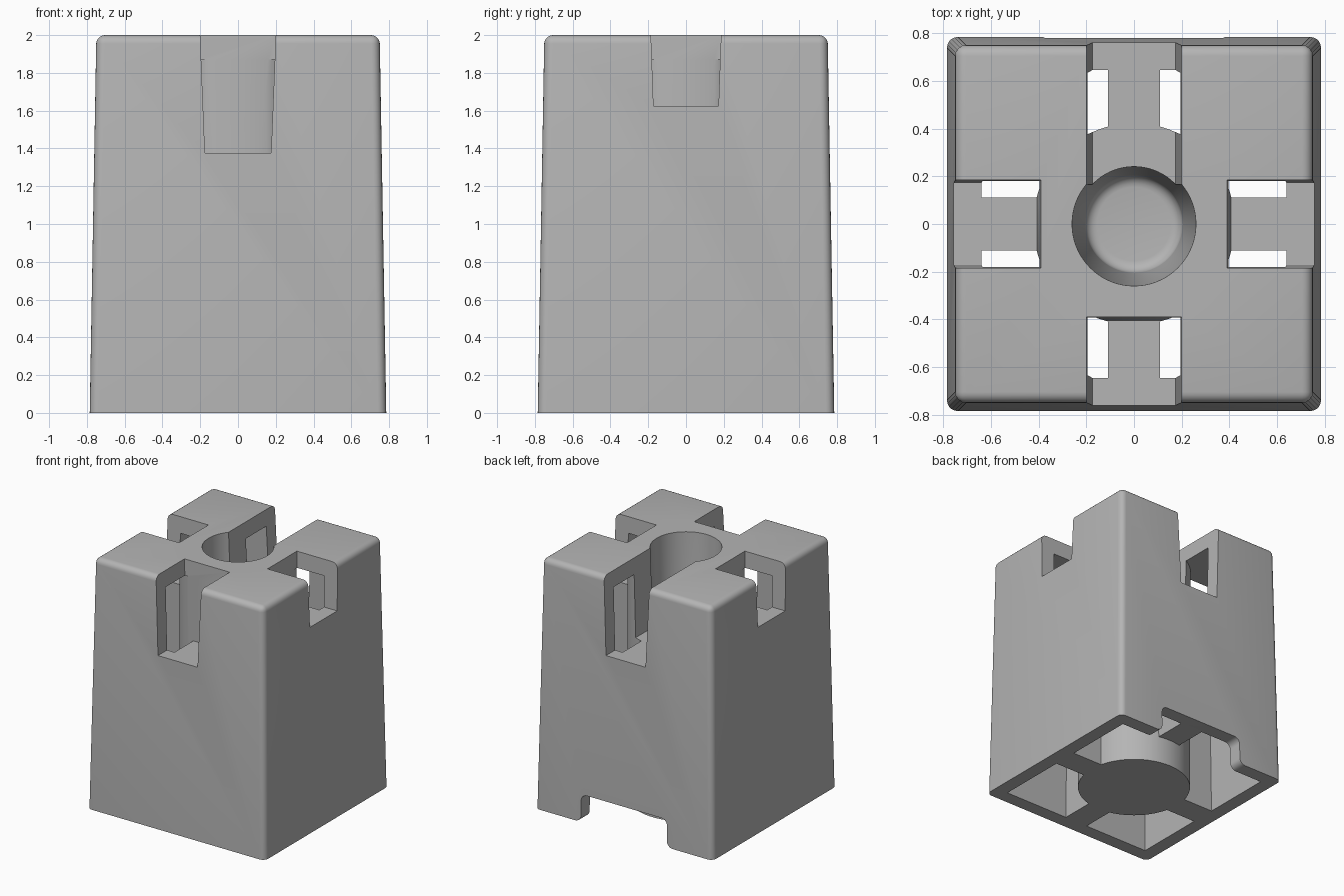
import bpy, bmesh
from math import cos, sin, pi
from mathutils import Matrix

cube = bpy.data.objects.get("Cube")
if cube:
    bpy.data.objects.remove(cube, do_unlink=True)

grey = bpy.data.materials.new("plain_grey")
grey.use_nodes = True
shade = (0.46, 0.46, 0.46, 1)
grey.diffuse_color = shade
grey.node_tree.nodes["Principled BSDF"].inputs["Base Color"].default_value = shade


def finish(name, bm):
    bmesh.ops.recalc_face_normals(bm, faces=bm.faces)
    mesh = bpy.data.meshes.new(name)
    bm.to_mesh(mesh)
    bm.free()
    mesh.materials.append(grey)
    obj = bpy.data.objects.new(name, mesh)
    bpy.context.collection.objects.link(obj)
    return obj


def loft(name, low, high, z0, z1, turn=0, bevel=0):
    """Drafted box: low and high are (x half width, y start, y end)."""
    bm = bmesh.new()
    rings = []
    for (w, a, b), z in ((low, z0), (high, z1)):
        rings.append([bm.verts.new(p) for p in ((-w, a, z), (w, a, z), (w, b, z), (-w, b, z))])
    bm.faces.new(rings[0])
    bm.faces.new(rings[1])
    for i in range(4):
        j = (i + 1) % 4
        bm.faces.new((rings[0][i], rings[0][j], rings[1][j], rings[1][i]))
    bmesh.ops.rotate(bm, verts=bm.verts, matrix=Matrix.Rotation(turn, 3, "Z"))
    if bevel:
        edges = [e for e in bm.edges if max(v.co.z for v in e.verts) > z0]
        bmesh.ops.bevel(bm, geom=edges, offset=bevel, segments=5, profile=0.5, affect="EDGES")
    return finish(name, bm)


def lathe(name, profile, sides=72):
    """Closed round solid from (radius, height) points."""
    bm = bmesh.new()
    rings = [[bm.verts.new((r * cos(2 * pi * i / sides), r * sin(2 * pi * i / sides), z))
              for i in range(sides)] for r, z in profile]
    for a, b in zip(rings, rings[1:]):
        for i in range(sides):
            j = (i + 1) % sides
            bm.faces.new((a[i], a[j], b[j], b[i]))
    bm.faces.new(rings[0])
    bm.faces.new(rings[-1])
    return finish(name, bm)


def cut(target, *tools):
    for tool in tools:
        mod = target.modifiers.new("cut", "BOOLEAN")
        mod.operation, mod.solver, mod.object = "DIFFERENCE", "EXACT", tool
        with bpy.context.temp_override(object=target, active_object=target):
            bpy.ops.object.modifier_apply(modifier=mod.name)
        bpy.data.objects.remove(tool, do_unlink=True)


# Outer drafted block with rounded corners and top edge
body = loft("block_body", (0.785, -0.785, 0.785), (0.75, -0.75, 0.75), 0, 2, bevel=0.045)

# Hollow underside, leaving the central column and four ribs
hollow = loft("hollow", (0.677, -0.677, 0.677), (0.635, -0.635, 0.635), -0.1, 1.87)
column = lathe("column", [(0.42, -0.3), (0.425, 2.2)])
ribs = [loft("rib", (0.1, 0, 0.9), (0.115, 0, 0.9), 0.22 if k == 0 else -0.3, 2.2, k * pi / 2)
        for k in range(4)]
cut(hollow, column, *ribs)
cut(body, hollow)

# Drafted notches: deep at front and back, shallow at the sides
for k in range(4):
    side = k % 2
    floor = 1.625 if side else 1.375
    start = 0.1 if k == 0 else 0.407
    low = (0.172 if side else 0.175, start, 1)
    high = (0.189 if side else 0.204, start - 0.02, 1)
    cut(body, loft("notch", low, high, floor, 2.1, k * pi / 2))

# Tapered blind bore with a rounded floor
fillet = [(0.155 + 0.05 * sin(t * pi / 10), 0.2 - 0.05 * cos(t * pi / 10)) for t in range(6)]
cut(body, lathe("bore", fillet + [(0.263, 2.1)]))

# Rounded opening at the foot of the back wall
r, half, top = 0.05, 0.38, 0.22
arc = [i * pi / 10 for i in range(6)]
right = [(half + r, -0.1)]
right += [(half + r - r * sin(t), r - r * cos(t)) for t in arc]
right += [(half - r + r * cos(t), top - r + r * sin(t)) for t in arc]
outline = right + [(-x, z) for x, z in reversed(right)]
bm = bmesh.new()
face = bm.faces.new([bm.verts.new((x, 0.6, z)) for x, z in outline])
ext = bmesh.ops.extrude_face_region(bm, geom=[face])["geom"]
bmesh.ops.translate(bm, vec=(0, 0.4, 0), verts=[v for v in ext if isinstance(v, bmesh.types.BMVert)])
cut(body, finish("foot_opening", bm))

# Smooth curved areas, keep hard edges
bpy.ops.object.select_all(action="DESELECT")
body.select_set(True)
bpy.context.view_layer.objects.active = body
bpy.ops.object.shade_smooth_by_angle(angle=pi / 6)
